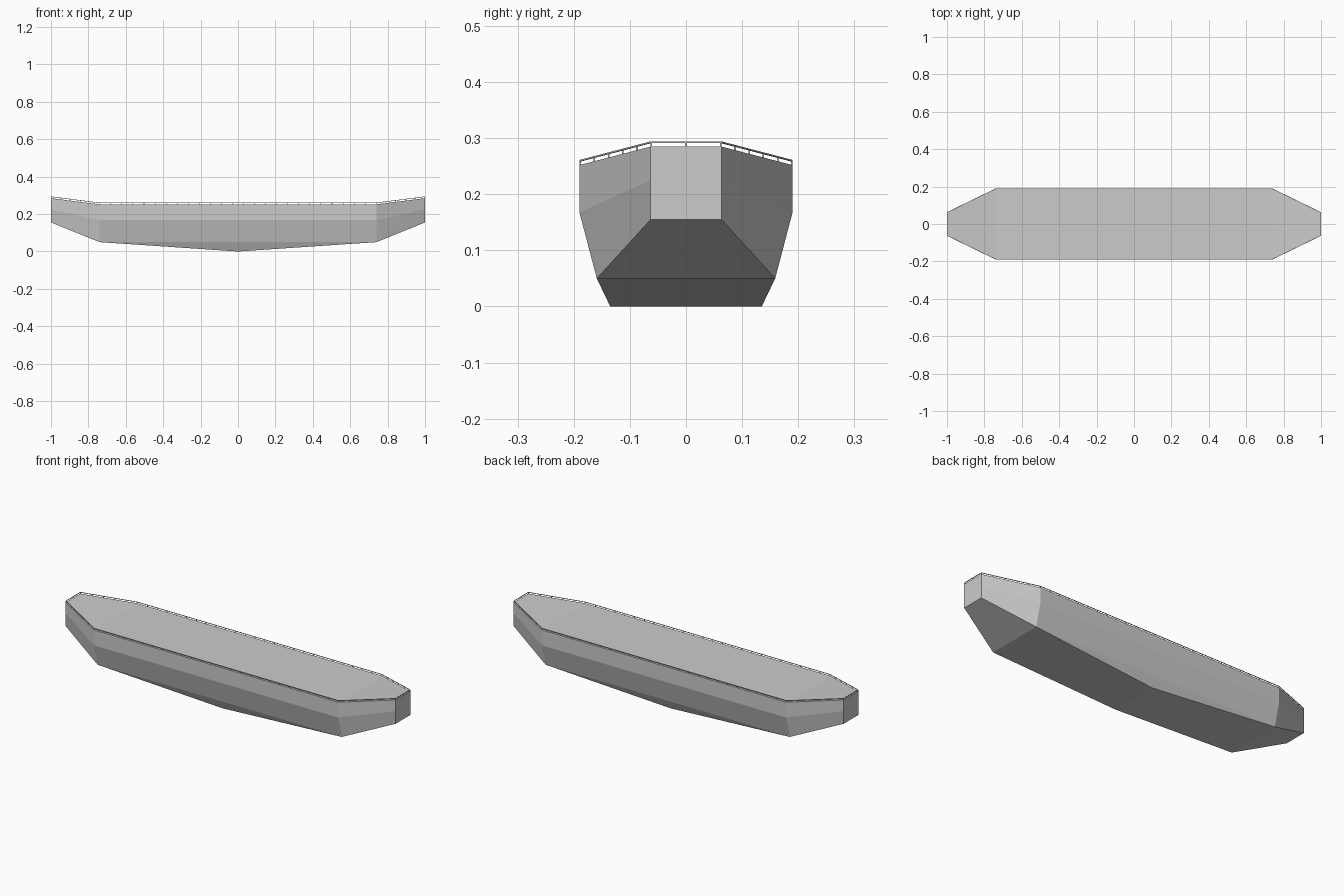
import bpy, bmesh
from mathutils import Vector

if "Cube" in bpy.data.objects:
    bpy.data.objects.remove(bpy.data.objects["Cube"])


def make_object(name, bm):
    bmesh.ops.remove_doubles(bm, verts=bm.verts, dist=1e-5)
    bmesh.ops.recalc_face_normals(bm, faces=bm.faces)
    mesh = bpy.data.meshes.new(name)
    bm.to_mesh(mesh)
    bm.free()
    obj = bpy.data.objects.new(name, mesh)
    bpy.context.collection.objects.link(obj)
    return obj


# Half sections (y, z) from deck edge down to keel: stern/bow, shoulder, middle
tip = [(0.063, 0.285), (0.063, 0.225), (0.063, 0.155), (0.063, 0.155)]
shoulder = [(0.190, 0.252), (0.190, 0.168), (0.159, 0.050), (0.159, 0.050)]
middle = [(0.190, 0.252), (0.190, 0.168), (0.159, 0.050), (0.135, 0.0)]
stations = [(-1, tip), (-0.74, shoulder), (0, middle), (0.74, shoulder), (1, tip)]

# Hull: loft closed sections, cap both ends
bm = bmesh.new()
rings = []
for x, half in stations:
    section = half + [(-y, z) for y, z in reversed(half)]
    rings.append([bm.verts.new((x, y, z)) for y, z in section])
for a, b in zip(rings, rings[1:]):
    n = len(a)
    for i in range(n):
        j = (i + 1) % n
        bm.faces.new((a[i], a[j], b[j], b[i]))
bm.faces.new(rings[0])
bm.faces.new(rings[-1])
make_object("hull", bm)

# Railing follows the deck edge, just inside it
T = 0.0028
H = 0.0078
edge = [Vector(p) for p in (
    (-0.739, -0.1885, 0.252), (0.739, -0.1885, 0.252), (0.9985, -0.062, 0.285),
    (0.9985, 0.062, 0.285), (0.739, 0.1885, 0.252), (-0.739, 0.1885, 0.252),
    (-0.9985, 0.062, 0.285), (-0.9985, -0.062, 0.285))]
spans = [25, 5, 2, 5, 25, 5, 2, 5]


def bar(bm, a, b, t):
    """Square bar from a to b."""
    d = (b - a).normalized()
    ref = Vector((0, 0, 1)) if abs(d.z) < 0.9 else Vector((1, 0, 0))
    u = d.cross(ref).normalized() * t / 2
    v = d.cross(u).normalized() * t / 2
    ends = [[bm.verts.new(p + s * u + q * v)
             for s, q in ((-1, -1), (1, -1), (1, 1), (-1, 1))] for p in (a, b)]
    for i in range(4):
        j = (i + 1) % 4
        bm.faces.new((ends[0][i], ends[0][j], ends[1][j], ends[1][i]))
    bm.faces.new(ends[0])
    bm.faces.new(ends[1])


up = Vector((0, 0, H))
rail, posts = bmesh.new(), bmesh.new()
for i, a in enumerate(edge):
    b = edge[(i + 1) % len(edge)]
    bar(rail, a + up, b + up, T)
    for k in range(spans[i]):
        p = a.lerp(b, k / spans[i])
        bar(posts, p, p + up, T)
make_object("top_rail", rail)
make_object("rail_posts", posts)
